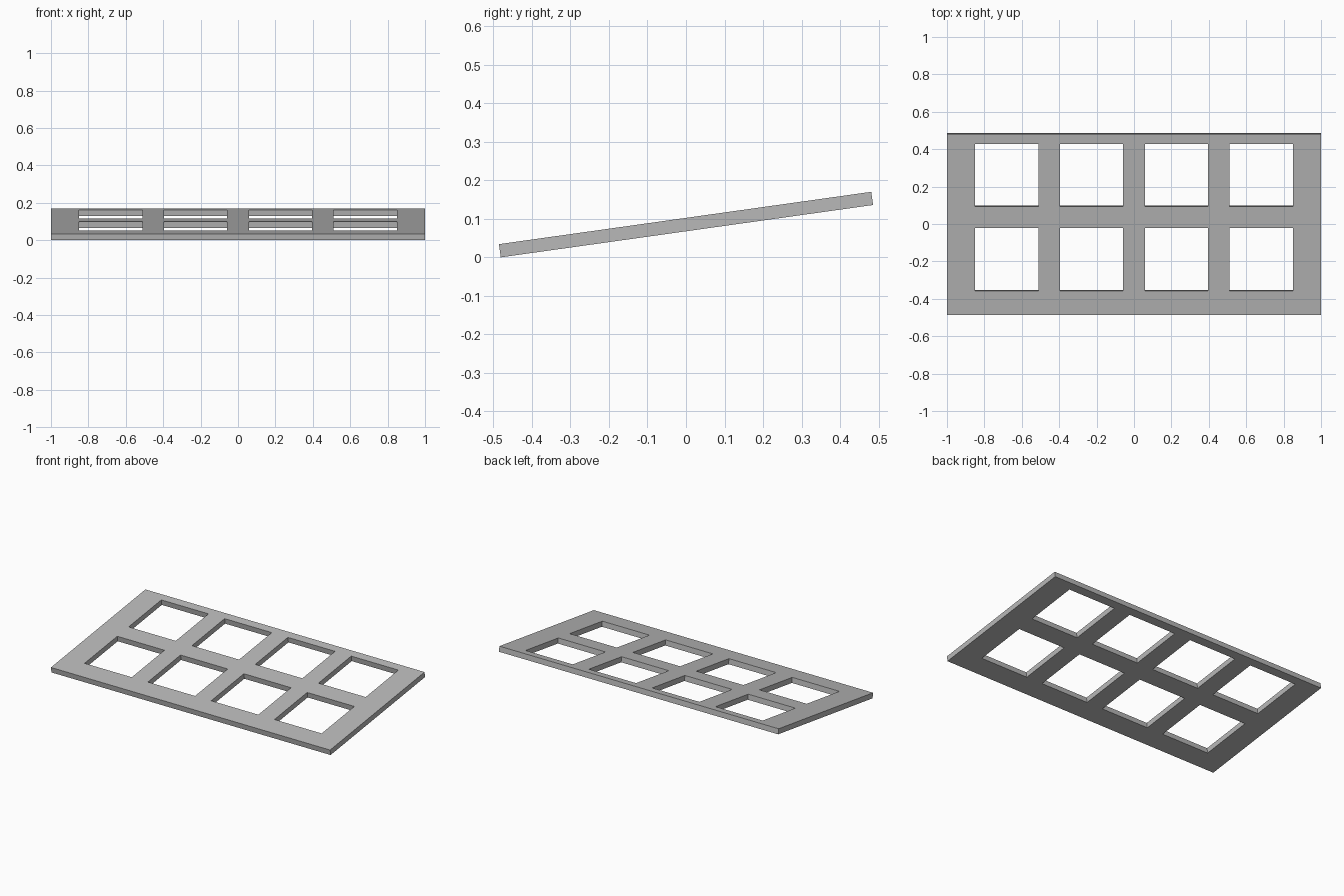
import bpy
import bmesh
from math import radians, sin, cos
from mathutils import Matrix

cube = bpy.data.objects.get("Cube")
if cube:
    bpy.data.objects.remove(cube, do_unlink=True)

WIDTH, LENGTH, THICK = 2.0, 0.976, 0.0345
HOLE, PITCH = 0.338, 0.4535
TILT = radians(8)
ROW_CENTRES = (-0.189, 0.266)
COLUMN_CENTRES = [(i - 1.5) * PITCH for i in range(4)]

grey = bpy.data.materials.new("plain grey")
grey.use_nodes = True
colour = (0.48, 0.48, 0.48, 1)
grey.diffuse_color = colour
grey.node_tree.nodes["Principled BSDF"].inputs["Base Color"].default_value = colour


def grid_lines(size, centres):
    """Outer edges plus both sides of every opening."""
    lines = [-size / 2]
    for c in centres:
        lines += [c - HOLE / 2, c + HOLE / 2]
    return lines + [size / 2]


# Sheet of bars: every cell of the grid except the openings
xs = grid_lines(WIDTH, COLUMN_CENTRES)
ys = grid_lines(LENGTH, ROW_CENTRES)
bm = bmesh.new()
points = [[bm.verts.new((x, y, -THICK / 2)) for x in xs] for y in ys]
for j in range(len(ys) - 1):
    for i in range(len(xs) - 1):
        if i % 2 and j % 2:
            continue
        bm.faces.new((points[j][i], points[j][i + 1],
                      points[j + 1][i + 1], points[j + 1][i]))

# Thicken the sheet into a slab
slab = bmesh.ops.extrude_face_region(bm, geom=bm.faces[:])
top = [v for v in slab["geom"] if isinstance(v, bmesh.types.BMVert)]
bmesh.ops.translate(bm, verts=top, vec=(0, 0, THICK))
bmesh.ops.recalc_face_normals(bm, faces=bm.faces[:])

# Tilt the panel up at the back and rest its front edge on the ground
lift = (LENGTH * sin(TILT) + THICK * cos(TILT)) / 2
bm.transform(Matrix.Translation((0, 0, lift)) @ Matrix.Rotation(TILT, 4, "X"))

mesh = bpy.data.meshes.new("window_panel")
bm.to_mesh(mesh)
bm.free()
mesh.materials.append(grey)
panel = bpy.data.objects.new("window_panel", mesh)
bpy.context.collection.objects.link(panel)
